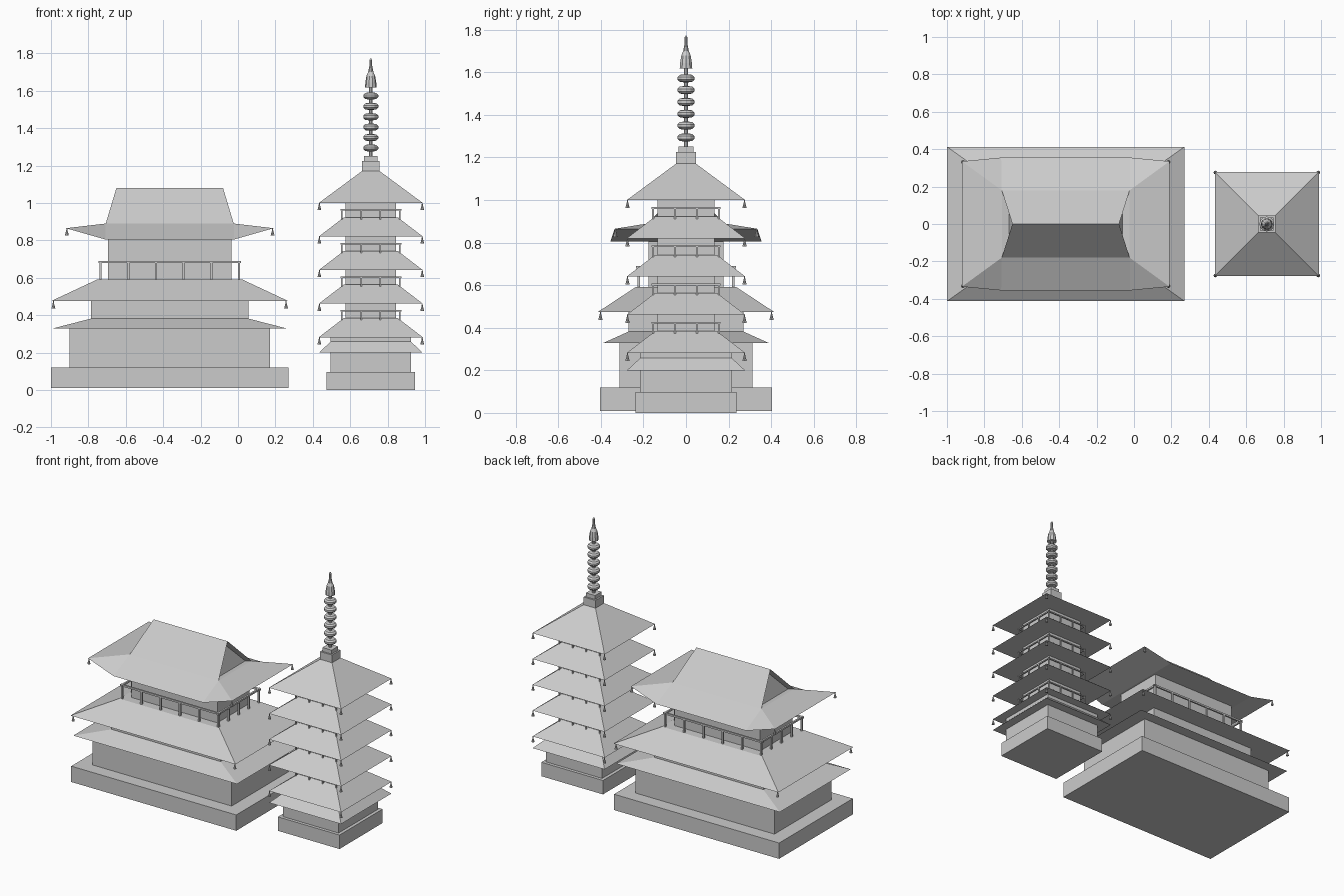
import bpy, bmesh, math

if "Cube" in bpy.data.objects:
    bpy.data.objects.remove(bpy.data.objects["Cube"])

HX, PX = -0.365, 0.71   # centre x of hall and pagoda


def make(name, bm):
    bmesh.ops.recalc_face_normals(bm, faces=bm.faces[:])
    me = bpy.data.meshes.new(name)
    bm.to_mesh(me)
    bm.free()
    ob = bpy.data.objects.new(name, me)
    bpy.context.collection.objects.link(ob)
    return ob


def add_frustum(bm, cx, cy, a, b, z0, c, d, z1):
    """Block with half sizes a,b at z0 and c,d at z1."""
    sg = [(-1, -1), (1, -1), (1, 1), (-1, 1)]
    lo = [bm.verts.new((cx + s * a, cy + t * b, z0)) for s, t in sg]
    hi = [bm.verts.new((cx + s * c, cy + t * d, z1)) for s, t in sg]
    bm.faces.new(lo[::-1])
    bm.faces.new(hi)
    for i in range(4):
        j = (i + 1) % 4
        bm.faces.new((lo[i], lo[j], hi[j], hi[i]))


def frustum(name, cx, a, b, z0, c, d, z1):
    bm = bmesh.new()
    add_frustum(bm, cx, 0, a, b, z0, c, d, z1)
    return make(name, bm)


def block(name, cx, a, b, z0, z1):
    return frustum(name, cx, a, b, z0, a, b, z1)


def lathe(bm, cx, cy, profile, n):
    rings = [[bm.verts.new((cx + r * math.cos(2 * math.pi * i / n),
                            cy + r * math.sin(2 * math.pi * i / n), z))
              for i in range(n)] for r, z in profile]
    for p, q in zip(rings, rings[1:]):
        for i in range(n):
            j = (i + 1) % n
            bm.faces.new((p[i], p[j], q[j], q[i]))
    bm.faces.new(rings[0][::-1])
    bm.faces.new(rings[-1])


def railing(name, cx, a, b, z0, z1, nx, ny, t):
    """Posts around a rectangle with a top rail on all four sides."""
    bm = bmesh.new()
    pts = {(-a + 2 * a * i / nx, s * b) for i in range(nx + 1) for s in (-1, 1)}
    pts |= {(s * a, -b + 2 * b * i / ny) for i in range(1, ny) for s in (-1, 1)}
    for x, y in sorted(pts):
        add_frustum(bm, cx + x, y, t, t, z0, t, t, z1)
    e = 2 * t
    for s in (-1, 1):
        add_frustum(bm, cx, s * b, a + e, t, z1 - e, a + e, t, z1)
        add_frustum(bm, cx + s * a, 0, t, b + e, z1 - e, t, b + e, z1)
    return make(name, bm)


def bells(name, cx, a, b, z):
    """Small wind bells under the four eave corners."""
    bm = bmesh.new()
    for s in (-1, 1):
        for t in (-1, 1):
            lathe(bm, cx + s * a, t * b,
                  [(.010, z - .038), (.007, z - .025), (.004, z - .015), (.002, z)], 8)
    return make(name, bm)


# Hall: base, storeys and skirt roofs
block("hall_base", HX, .635, .405, .01, .12)
block("hall_lower_wall", HX, .535, .313, .12, .33)
frustum("hall_lower_roof", HX, .63, .39, .328, .42, .27, .382)
block("hall_middle_wall", HX, .42, .27, .38, .478)
frustum("hall_middle_roof", HX, .635, .413, .475, .385, .235, .592)
block("hall_upper_wall", HX, .33, .177, .59, .81)
railing("hall_railing", HX, .37, .222, .58, .69, 5, 4, .006)
bells("hall_middle_bells", HX, .622, .402, .475)
bells("hall_top_bells", HX, .55, .332, .865)

# Hall: hip-and-gable top roof with upturned corners and recessed gables
bm = bmesh.new()
P = {}
for s in (-1, 1):
    P['r', s] = bm.verts.new((HX + s * .285, 0, 1.08))
    for t in (-1, 1):
        P['a', s, t] = bm.verts.new((HX + s * .345, t * .355, .805))
        P['b', s, t] = bm.verts.new((HX + s * .555, t * .335, .865))
        P['c', s, t] = bm.verts.new((HX + s * .342, t * .18, .89))
gables = []
for t in (-1, 1):
    bm.faces.new((P['r', -1], P['c', -1, t], P['c', 1, t], P['r', 1]))
    bm.faces.new((P['c', -1, t], P['a', -1, t], P['a', 1, t], P['c', 1, t]))
    for s in (-1, 1):
        bm.faces.new((P['a', s, t], P['b', s, t], P['c', s, t]))
for s in (-1, 1):
    bm.faces.new((P['b', s, -1], P['b', s, 1], P['c', s, 1], P['c', s, -1]))
    bm.faces.new((P['a', s, -1], P['a', s, 1], P['b', s, 1], P['b', s, -1]))
    gables.append(bm.faces.new((P['r', s], P['c', s, -1], P['c', s, 1])))
bm.faces.new((P['a', -1, -1], P['a', 1, -1], P['a', 1, 1], P['a', -1, 1]))
bmesh.ops.recalc_face_normals(bm, faces=bm.faces[:])
bmesh.ops.inset_individual(bm, faces=gables, thickness=.012, depth=-.04)
make("hall_top_roof", bm)

# Pagoda: base and ground storey
block("pagoda_base", PX, .237, .237, 0, .097)
block("pagoda_ground_wall", PX, .215, .215, .097, .205)
frustum("pagoda_ground_roof", PX, .277, .277, .2, .215, .215, .258)
block("pagoda_ground_band", PX, .215, .215, .258, .285)

# Pagoda: five stacked roofs with walls, railings and bells
for i in range(5):
    z = .282 + .1795 * i
    top = i == 4
    h = .045 if top else .145
    zt = 1.172 if top else z + .102
    frustum(f"pagoda_roof_{i + 1}", PX, .278, .278, z, h, h, zt)
    bells(f"pagoda_bells_{i + 1}", PX, .275, .275, z)
    if not top:
        block(f"pagoda_wall_{i + 1}", PX, .134, .134, zt, z + .181)
        railing(f"pagoda_railing_{i + 1}", PX, .155, .155, zt - .012, zt + .044, 3, 3, .004)

# Finial: plinth, rod, stacked rings and pointed cap
block("finial_plinth", PX, .046, .046, 1.165, 1.225)
block("finial_plinth_cap", PX, .035, .035, 1.225, 1.252)
bm = bmesh.new()
lathe(bm, PX, 0, [(.010, 1.25), (.010, 1.63)], 10)
make("finial_rod", bm)
bm = bmesh.new()
for i in range(6):
    z = 1.294 + .0556 * i
    lathe(bm, PX, 0, [(.012, z - .019), (.030, z - .016), (.040, z - .006), (.040, z + .006),
                      (.030, z + .016), (.012, z + .019)], 12)
make("finial_rings", bm)
bm = bmesh.new()
lathe(bm, PX, 0, [(.031, 1.618), (.029, 1.645), (.023, 1.68), (.014, 1.70),
                  (.009, 1.725), (.007, 1.735), (.007, 1.765), (.003, 1.772)], 10)
make("finial_cap", bm)
